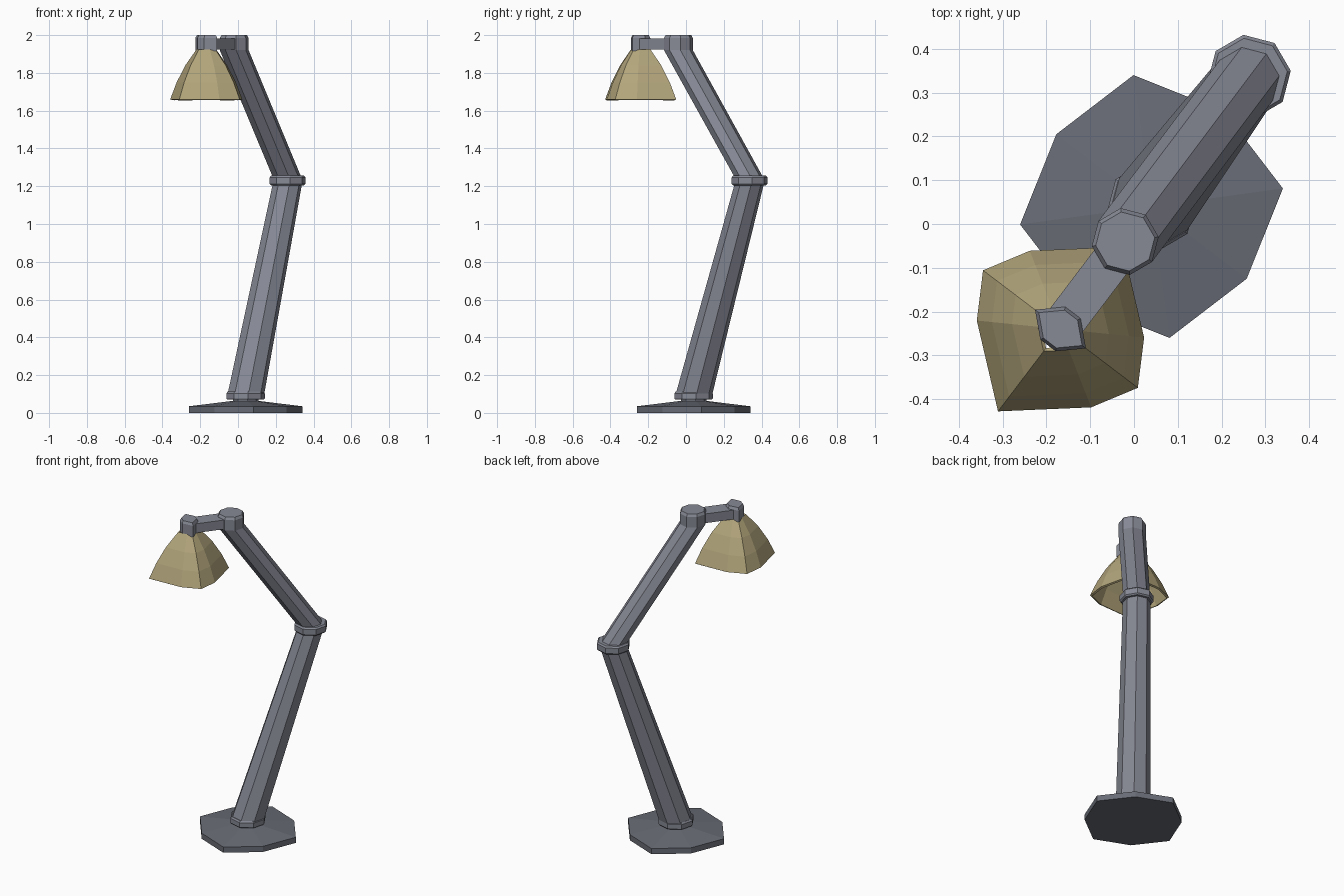
import bpy, bmesh
from math import cos, sin, pi, radians

if "Cube" in bpy.data.objects:
    bpy.data.objects.remove(bpy.data.objects["Cube"])

TURN = radians(52.8)   # the whole lamp leans along this diagonal


def material(name, rgb):
    m = bpy.data.materials.new(name)
    m.diffuse_color = (*rgb, 1)
    m.use_nodes = True
    m.node_tree.nodes["Principled BSDF"].inputs["Base Color"].default_value = m.diffuse_color
    return m


METAL = material("grey_metal", (0.24, 0.25, 0.30))
DARK = material("dark_metal", (0.14, 0.15, 0.18))
TAN = material("tan_shade", (0.45, 0.38, 0.20))
OCT = [(cos(k * pi / 4), sin(k * pi / 4)) for k in range(8)]


def loft(name, outline, rings, mat, closed=True):
    """Stack scaled copies of an outline; each ring is (x, y, z, scale)."""
    bm = bmesh.new()
    c, s = cos(TURN), sin(TURN)
    loops = [[bm.verts.new((x + r * (a * c - b * s), y + r * (a * s + b * c), z))
              for a, b in outline] for x, y, z, r in rings]
    n = len(outline)
    for lo, hi in zip(loops, loops[1:]):
        for i in range(n):
            j = (i + 1) % n
            bm.faces.new((lo[i], lo[j], hi[j], hi[i]))
    if closed:
        bm.faces.new(loops[0][::-1])
        bm.faces.new(loops[-1])
    bmesh.ops.recalc_face_normals(bm, faces=bm.faces)
    me = bpy.data.meshes.new(name)
    bm.to_mesh(me)
    bm.free()
    me.materials.append(mat)
    ob = bpy.data.objects.new(name, me)
    bpy.context.collection.objects.link(ob)
    return ob


def upright(x, y, profile):
    return [(x, y, z, r) for z, r in profile]


FOOT = (0.04, 0.04)
ELBOW = (0.263, 0.337)
TOP = (-0.02, -0.04)
HEAD = (-0.168, -0.240)

# Base plate, slightly squashed octagon
base_outline = [(a * k, b * k) for i, (a, b) in enumerate(OCT)
                for k in [0.303 if i % 2 else 0.273]]
loft("base", base_outline, upright(*FOOT, [(0, 1), (0.035, 1), (0.062, 0.27)]), DARK)

# Collars at the foot and elbow
loft("foot_collar", OCT, upright(*FOOT, [
    (0.05, 0.068), (0.07, 0.068), (0.07, 0.098), (0.077, 0.103),
    (0.103, 0.103), (0.112, 0.096)]), METAL)
loft("elbow_collar", OCT, upright(*ELBOW, [
    (1.205, 0.088), (1.213, 0.096), (1.247, 0.096), (1.256, 0.088)]), METAL)

# Arms
loft("lower_arm", OCT, [(*FOOT, 0.09, 0.098), (*ELBOW, 1.22, 0.078)], METAL)
loft("upper_arm", OCT, [(*ELBOW, 1.24, 0.076), (*TOP, 1.92, 0.077),
                        (*TOP, 1.985, 0.077), (*TOP, 2.0, 0.068)], METAL)

# Short horizontal arm joining the top of the arm to the head
bar = [(0.125, 0.046), (-0.125, 0.046), (-0.125, -0.046), (0.125, -0.046)]
mid = ((TOP[0] + HEAD[0]) / 2, (TOP[1] + HEAD[1]) / 2)
loft("head_bar", bar, upright(*mid, [(1.925, 1), (1.982, 1)]), METAL)

# Flattened head block holding the shade
head = [(0.047, -0.022), (0.047, 0.022), (0, 0.073),
        (-0.047, 0.022), (-0.047, -0.022), (0, -0.073)]
loft("head", head, upright(*HEAD, [(1.915, 1), (1.985, 1), (2.0, 0.85)]), METAL)

# Open, faceted shade
shade_outline = [(0.236, 0), (0.1, 0.164), (0, 0.222), (-0.1, 0.164),
                 (-0.236, 0), (-0.1, -0.164), (0, -0.222), (0.1, -0.164)]
shade = loft("shade", shade_outline, upright(*HEAD, [
    (1.66, 1), (1.75, 0.82), (1.84, 0.58), (1.925, 0.27)]), TAN, closed=False)
solid = shade.modifiers.new("thickness", 'SOLIDIFY')
solid.thickness = 0.012
solid.offset = -1
